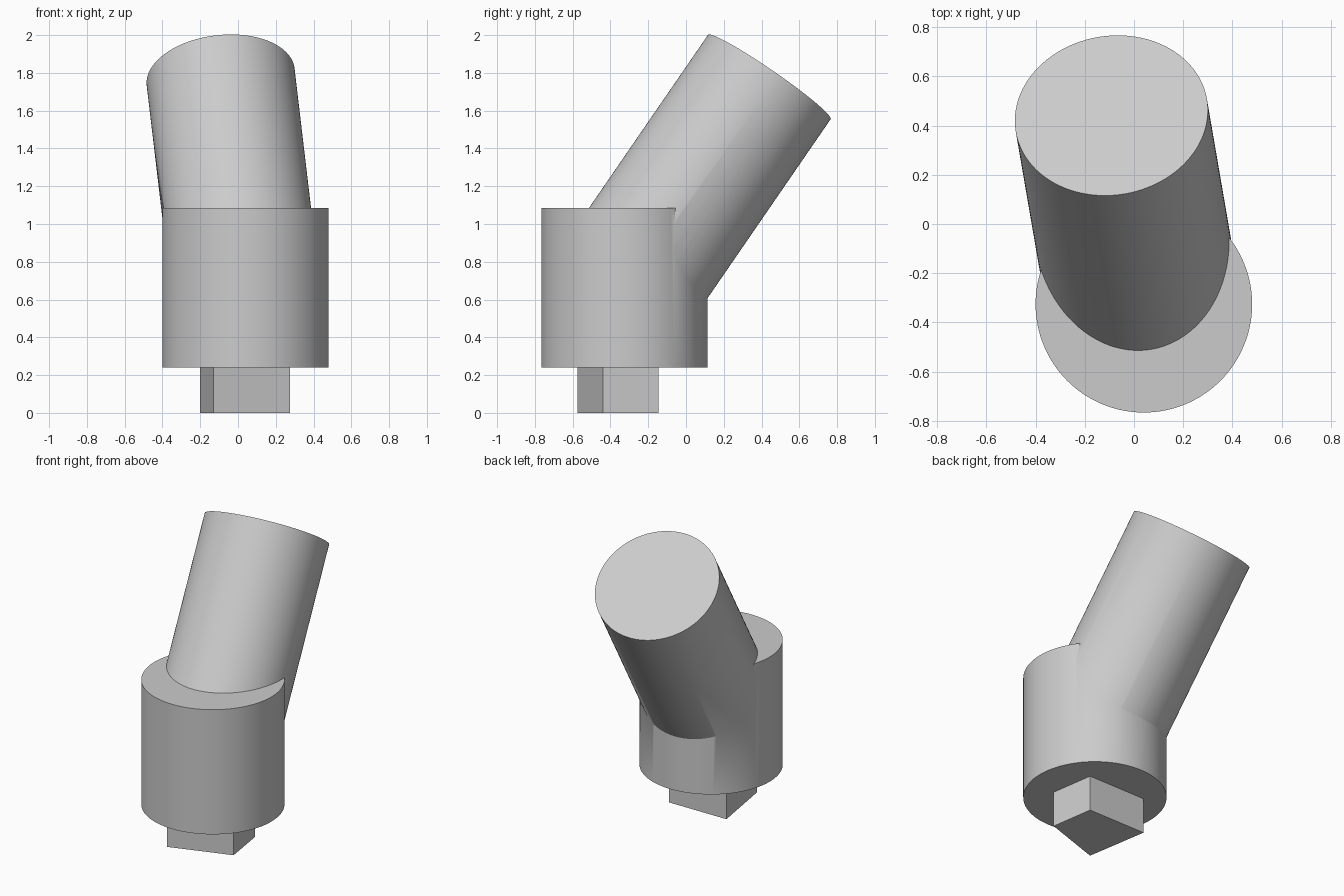
import bpy, bmesh, math
from mathutils import Vector

cube = bpy.data.objects.get("Cube")
if cube:
    bpy.data.objects.remove(cube, do_unlink=True)

# Single grey material
grey = bpy.data.materials.new("plain_grey")
grey.use_nodes = True
colour = (0.6, 0.6, 0.6, 1)
grey.diffuse_color = colour
grey.node_tree.nodes["Principled BSDF"].inputs["Base Color"].default_value = colour


def select_only(obj):
    bpy.ops.object.select_all(action='DESELECT')
    obj.select_set(True)
    bpy.context.view_layer.objects.active = obj


def cylinder(name, start, end, radius):
    axis = end - start
    bpy.ops.mesh.primitive_cylinder_add(
        vertices=128, radius=radius, depth=axis.length,
        location=(start + end) / 2,
        rotation=axis.to_track_quat('Z', 'Y').to_euler())
    obj = bpy.context.object
    obj.name = name
    obj.data.materials.append(grey)
    return obj


def prism(name, corners, bottom, top):
    bm = bmesh.new()
    face = bm.faces.new([bm.verts.new((x, y, bottom)) for x, y in corners])
    side = bmesh.ops.extrude_face_region(bm, geom=[face])["geom"]
    bmesh.ops.translate(bm, vec=(0, 0, top - bottom),
                        verts=[v for v in side if isinstance(v, bmesh.types.BMVert)])
    bmesh.ops.recalc_face_normals(bm, faces=bm.faces)
    mesh = bpy.data.meshes.new(name)
    bm.to_mesh(mesh)
    bm.free()
    obj = bpy.data.objects.new(name, mesh)
    obj.data.materials.append(grey)
    bpy.context.collection.objects.link(obj)
    return obj


# Upright base drum, and a leaning arm that starts at the drum's centre
low, high = 0.24, 1.085
base_xy = (0.04, -0.326)
drum = cylinder("angled_body", Vector((*base_xy, low)), Vector((*base_xy, high)), 0.44)
arm = cylinder("leaning_arm", Vector((*base_xy, (low + high) / 2)),
               Vector((-0.092, 0.441, 1.778)), 0.394)

# Join the arm to the drum as one skin
union = drum.modifiers.new("join_arm", 'BOOLEAN')
union.operation = 'UNION'
union.solver = 'EXACT'
union.object = arm
select_only(drum)
bpy.ops.object.modifier_apply(modifier=union.name)
bpy.data.objects.remove(arm, do_unlink=True)
select_only(drum)
bpy.ops.object.shade_smooth_by_angle(angle=math.radians(30))

# Four-sided irregular peg under the drum
prism("bottom_peg", [(-0.13, -0.575), (0.275, -0.44), (0.23, -0.145), (-0.2, -0.147)], 0, low)
